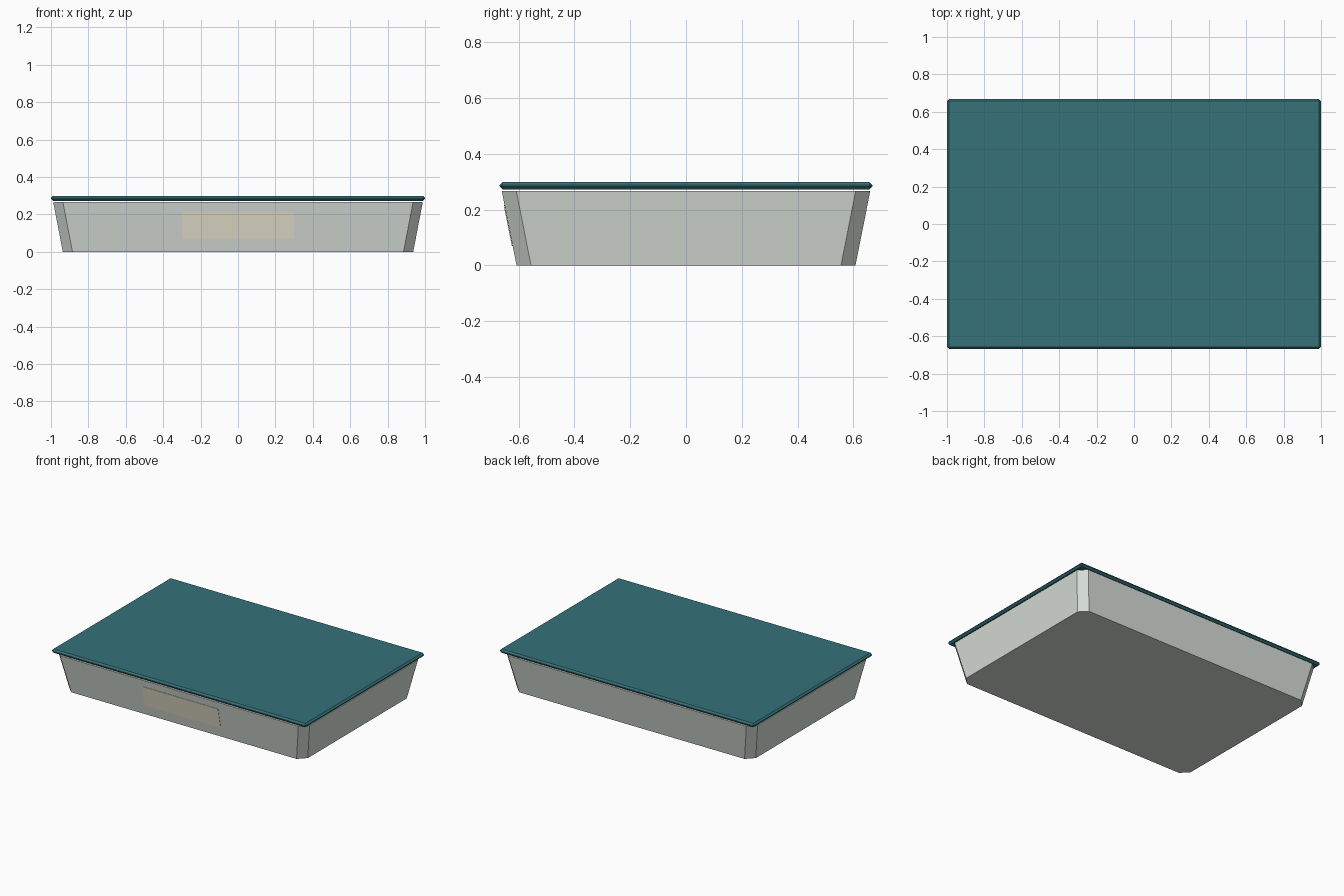
import bpy, bmesh
from math import atan2

if "Cube" in bpy.data.objects:
    bpy.data.objects.remove(bpy.data.objects["Cube"])

BODY_H = 0.266
LOW, HIGH = (0.937, 0.607), (0.988, 0.66)   # half sizes at base and rim
CUT = 0.052                                  # corner chamfer


def colour(obj, name, rgb):
    mat = bpy.data.materials.new(name)
    mat.diffuse_color = (*rgb, 1)
    mat.use_nodes = True
    mat.node_tree.nodes["Principled BSDF"].inputs["Base Color"].default_value = mat.diffuse_color
    obj.data.materials.append(mat)


def add_object(name, bm):
    bmesh.ops.recalc_face_normals(bm, faces=bm.faces)
    mesh = bpy.data.meshes.new(name)
    bm.to_mesh(mesh)
    bm.free()
    obj = bpy.data.objects.new(name, mesh)
    bpy.context.collection.objects.link(obj)
    return obj


def box(name, size, loc, tilt=0):
    bm = bmesh.new()
    bmesh.ops.create_cube(bm, size=1)
    bmesh.ops.scale(bm, vec=size, verts=bm.verts)
    obj = add_object(name, bm)
    obj.location = loc
    obj.rotation_euler.x = tilt
    return obj


def ring(bm, half, z):
    x, y = half
    quarter = [(x, y - CUT), (x - CUT, y)]
    pts = []
    for sx, sy in ((1, 1), (-1, 1), (-1, -1), (1, -1)):
        corner = quarter if sx * sy > 0 else quarter[::-1]
        pts += [bm.verts.new((sx * px, sy * py, z)) for px, py in corner]
    return pts


# Tapered container with chamfered corners
bm = bmesh.new()
a, b = ring(bm, LOW, 0), ring(bm, HIGH, BODY_H)
bm.faces.new(a[::-1])
bm.faces.new(b)
for i in range(8):
    j = (i + 1) % 8
    bm.faces.new((a[i], a[j], b[j], b[i]))
container = add_object("container", bm)
colour(container, "container_grey", (0.69, 0.74, 0.695))

# Flat lid with chamfered edges, overhanging the rim
lid = box("lid", (2.0, 1.335, 0.027), (0, 0, 0.2855))
bevel = lid.modifiers.new("edge", 'BEVEL')
bevel.width = 0.011
bevel.segments = 1
colour(lid, "lid_teal", (0.035, 0.17, 0.195))

# Thin label plate lying on the sloped front wall
slope = (HIGH[1] - LOW[1]) / BODY_H
zc = 0.143
label = box("front_label", (0.6, 0.002, 0.148),
            (0, -(LOW[1] + slope * zc) - 0.002, zc), atan2(slope, 1))
colour(label, "label_cream", (0.82, 0.78, 0.63))
